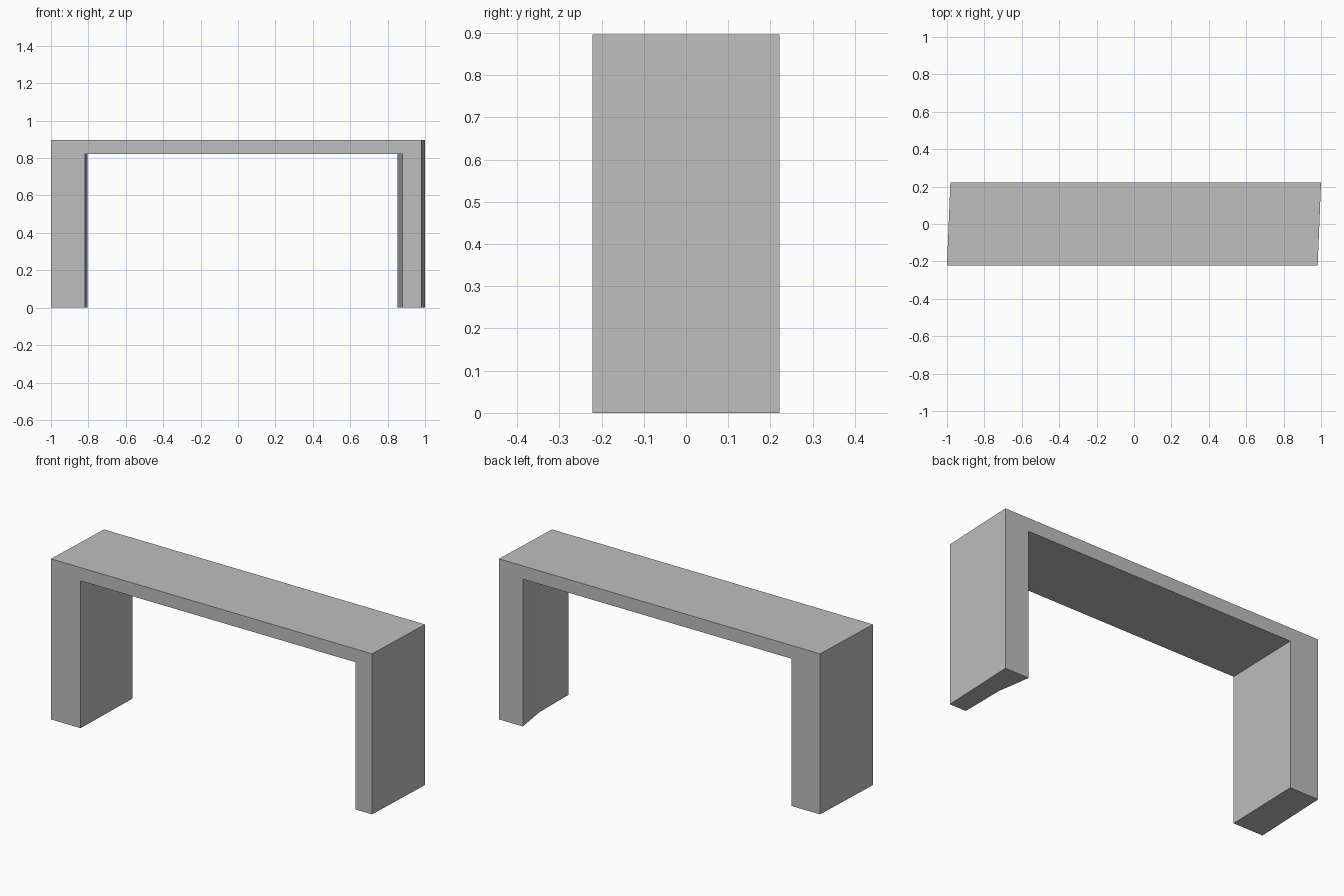
import bpy
import bmesh

cube = bpy.data.objects.get("Cube")
if cube:
    bpy.data.objects.remove(cube, do_unlink=True)

HEIGHT = 0.896
UNDERSIDE = 0.822
DEPTH = 0.221


def prism(name, outline, bottom, top):
    """Extrude a ground-plan outline straight up into a closed solid."""
    bm = bmesh.new()
    base = bm.faces.new([bm.verts.new((x, y, bottom)) for x, y in outline])
    up = bmesh.ops.extrude_face_region(bm, geom=[base])["geom"]
    verts = [v for v in up if isinstance(v, bmesh.types.BMVert)]
    bmesh.ops.translate(bm, verts=verts, vec=(0, 0, top - bottom))
    bmesh.ops.recalc_face_normals(bm, faces=bm.faces)
    mesh = bpy.data.meshes.new(name)
    bm.to_mesh(mesh)
    bm.free()
    obj = bpy.data.objects.new(name, mesh)
    bpy.context.collection.objects.link(obj)
    return obj


# Single plain grey
grey = bpy.data.materials.new("plain grey")
grey.use_nodes = True
colour = (0.52, 0.52, 0.52, 1)
grey.diffuse_color = colour
grey.node_tree.nodes["Principled BSDF"].inputs["Base Color"].default_value = colour

# Slab and legs as one skewed block
frame = prism("portal_frame", [(-1, -DEPTH), (0.982, -DEPTH),
                               (1, DEPTH), (-0.982, DEPTH)], 0, HEIGHT)
frame.data.materials.append(grey)

# Opening between the legs, with the bent inner wall on the left leg;
# the plan overshoots front and back so the cut is clean
opening = prism("opening_cutter", [(-0.817, -DEPTH), (-0.819, -0.3), (0.88, -0.3),
                                   (0.882, 0.03), (0.853, DEPTH), (0.841, 0.3),
                                   (-0.803, 0.3), (-0.805, DEPTH)], -0.1, UNDERSIDE)
opening.data.materials.append(grey)
opening.hide_render = True
opening.hide_set(True)

cut = frame.modifiers.new("opening", 'BOOLEAN')
cut.operation = 'DIFFERENCE'
cut.solver = 'EXACT'
cut.object = opening
bpy.context.view_layer.objects.active = frame
bpy.ops.object.modifier_apply(modifier=cut.name)
bpy.data.objects.remove(opening, do_unlink=True)
